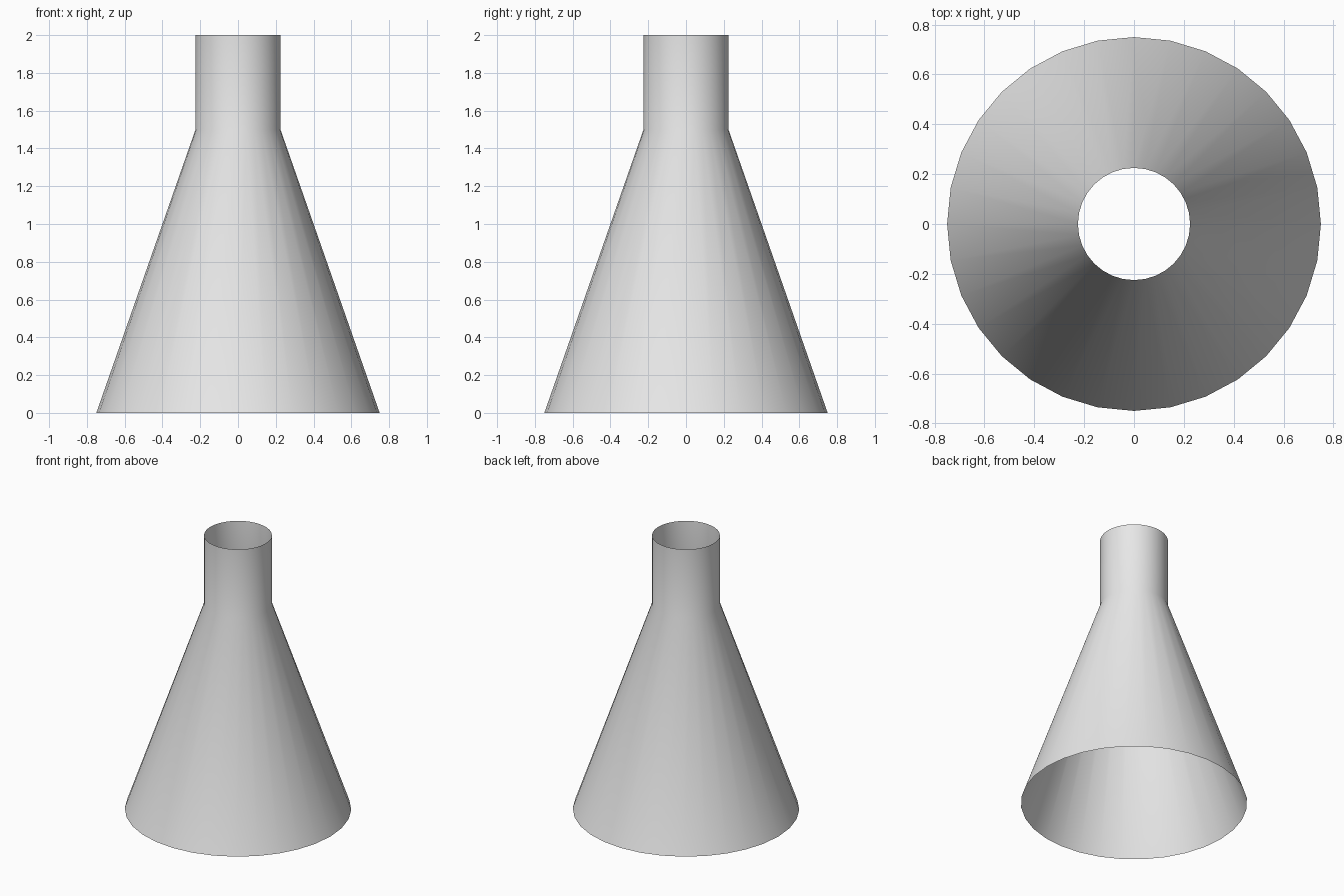
import bpy
import bmesh
from math import cos, sin, tau

cube = bpy.data.objects.get("Cube")
if cube:
    bpy.data.objects.remove(cube, do_unlink=True)

SIDES = 32
# Radius and height of each ring, from the wide foot to the open neck
PROFILE = [(0.75, 0), (0.225, 1.5), (0.225, 2)]

# Plain grey material
grey = bpy.data.materials.new("light grey")
grey.use_nodes = True
colour = (0.8, 0.8, 0.8, 1)
grey.diffuse_color = colour
grey.node_tree.nodes["Principled BSDF"].inputs["Base Color"].default_value = colour

# Open, thin-walled cone with a straight neck
bm = bmesh.new()
rings = [[bm.verts.new((r * cos(tau * i / SIDES), r * sin(tau * i / SIDES), z))
          for i in range(SIDES)] for r, z in PROFILE]
for low, high in zip(rings, rings[1:]):
    for i in range(SIDES):
        j = (i + 1) % SIDES
        bm.faces.new((low[i], low[j], high[j], high[i])).smooth = True

mesh = bpy.data.meshes.new("funnel_shell")
bm.to_mesh(mesh)
bm.free()
mesh.materials.append(grey)
funnel = bpy.data.objects.new("funnel_shell", mesh)
bpy.context.collection.objects.link(funnel)
